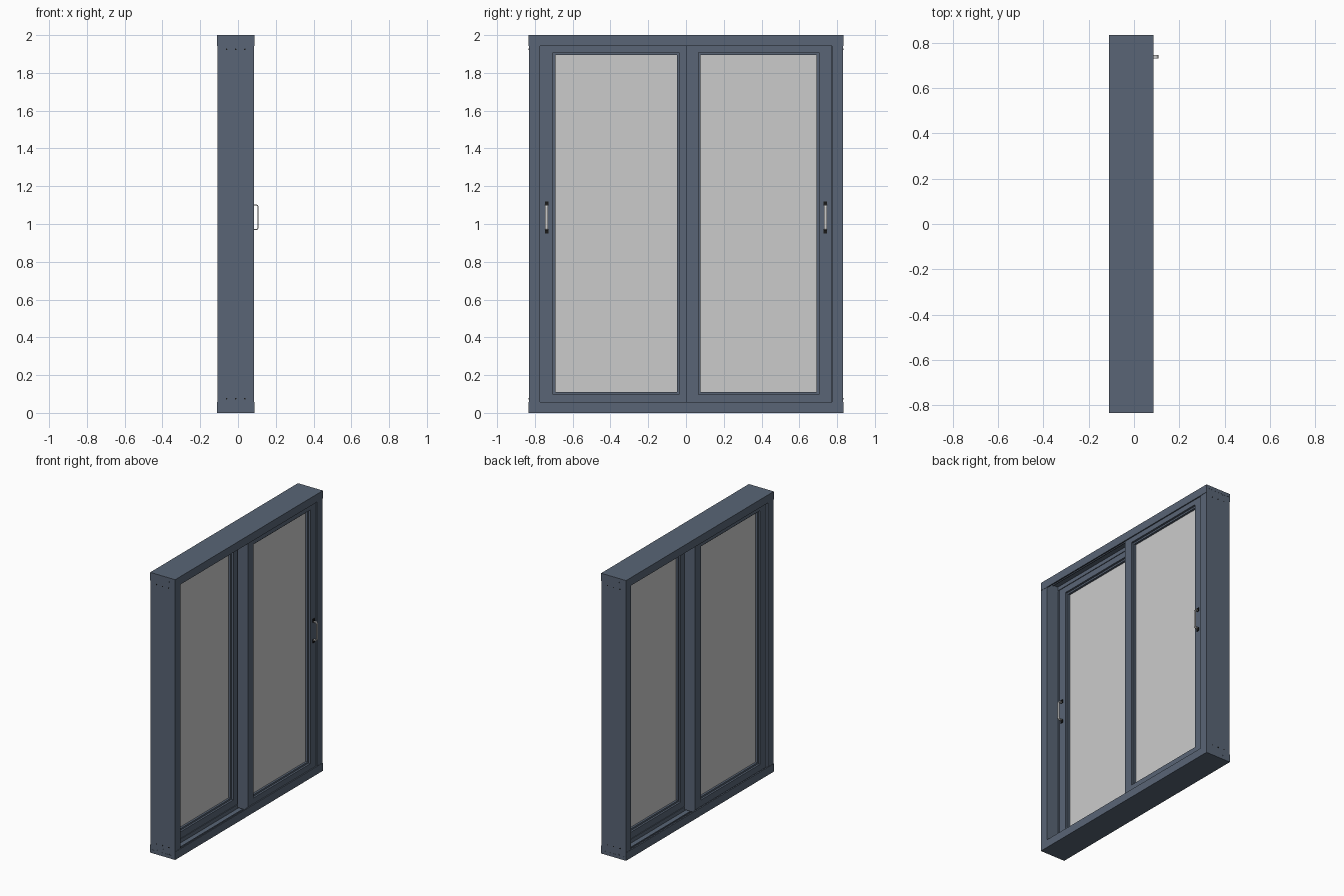
import bpy, bmesh
from mathutils import Vector

if "Cube" in bpy.data.objects:
    bpy.data.objects.remove(bpy.data.objects["Cube"])


def material(name, rgb):
    m = bpy.data.materials.new(name)
    m.diffuse_color = (*rgb, 1)
    m.use_nodes = True
    m.node_tree.nodes["Principled BSDF"].inputs["Base Color"].default_value = m.diffuse_color
    return m


SLATE = material("slate_frame", (0.10, 0.13, 0.18))
BLACK = material("black_fitting", (0.01, 0.01, 0.01))


def finish(name, bm, mat):
    bmesh.ops.recalc_face_normals(bm, faces=bm.faces)
    me = bpy.data.meshes.new(name)
    bm.to_mesh(me)
    bm.free()
    ob = bpy.data.objects.new(name, me)
    bpy.context.collection.objects.link(ob)
    if mat:
        me.materials.append(mat)
    return ob


def box(name, x, y, z, mat=SLATE):
    bm = bmesh.new()
    bmesh.ops.create_cube(bm, size=1)
    for v in bm.verts:
        v.co = Vector([r[0] + (c + 0.5) * (r[1] - r[0]) for c, r in zip(v.co, (x, y, z))])
    return finish(name, bm, mat)


def extrude_xz(name, pts, y0, y1, mat=SLATE):
    bm = bmesh.new()
    f = bm.faces.new([bm.verts.new((px, y0, pz)) for px, pz in pts])
    r = bmesh.ops.extrude_face_region(bm, geom=[f])
    verts = [g for g in r["geom"] if isinstance(g, bmesh.types.BMVert)]
    bmesh.ops.translate(bm, verts=verts, vec=(0, y1 - y0, 0))
    return finish(name, bm, mat)


def ring(name, x, y, z, w, mat=SLATE):
    """Mitred rectangular frame of width w, facing x."""
    bm = bmesh.new()
    loops = []
    for px, d in ((x[0], 0), (x[1], 0), (x[1], w), (x[0], w)):
        loops.append([bm.verts.new((px, py, pz)) for py, pz in (
            (y[0] + d, z[0] + d), (y[1] - d, z[0] + d),
            (y[1] - d, z[1] - d), (y[0] + d, z[1] - d))])
    for i in range(4):
        a, b = loops[i], loops[(i + 1) % 4]
        for j in range(4):
            k = (j + 1) % 4
            bm.faces.new((a[j], a[k], b[k], b[j]))
    return finish(name, bm, mat)


X0, X1, Y, H = -0.11, 0.087, 0.833, 2.0
LIP, WEB = 0.057, 0.024

# Head and sill: channel section with outer lips, middle rib and low tracks
teeth = [(X0, X0 + 0.01, LIP), (-0.056, -0.050, 0.031), (-0.010, -0.005, LIP - 0.006),
         (0.034, 0.040, 0.031), (X1 - 0.008, X1, LIP)]
profile = [(X0, 0)]
for a, b, h in teeth:
    profile += [(a, WEB), (a, h), (b, h), (b, WEB)]
profile = [p for i, p in enumerate(profile) if i != 1]
profile.pop()
profile.append((X1, 0))
extrude_xz("sill", profile, -Y, Y)
extrude_xz("head", [(px, H - pz) for px, pz in profile], -Y, Y)

# Jambs with a middle rib, end blocks closing the channels, and screw heads
for s, side in ((-1, "left"), (1, "right")):
    span = sorted((s * 0.772, s * (Y - 0.001)))
    box(side + "_jamb", (X0 + 0.002, X1 - 0.002), span, (LIP, H - LIP))
    box(side + "_jamb_rib", (-0.010, -0.005), sorted((s * 0.76, s * 0.772)), (LIP, H - LIP))
    for end, z in (("lower", (0.001, LIP)), ("upper", (H - LIP, H - 0.001))):
        box(side + "_" + end + "_end_block", (X0 + 0.002, X1 - 0.002), span, z)
    for i, x in enumerate((-0.06, -0.012, 0.036)):
        for z in (0.075, H - 0.075):
            bpy.ops.mesh.primitive_cylinder_add(
                vertices=12, radius=0.004, depth=0.003,
                location=(x, s * (Y - 0.001), z), rotation=(1.5708, 0, 0))
            ob = bpy.context.object
            ob.name = side + "_screw"
            ob.data.materials.append(BLACK)


def handle(prefix, x, y):
    z = 1.035
    # black mounting pads
    for s, n in ((-1, "lower"), (1, "upper")):
        box(f"{prefix}_{n}_handle_pad", (x, x + 0.006), (y - 0.009, y + 0.009),
            sorted((z + s * 0.062, z + s * 0.085)), BLACK)
    # U shaped grip with rounded corners
    half = [(0.003, 0.068), (0.022, 0.068), (0.028, 0.064), (0.030, 0.056)]
    inner = [(0.003, 0.062), (0.020, 0.062), (0.024, 0.059), (0.025, 0.054)]
    outline = half + [(a, -b) for a, b in reversed(half)]
    outline += inner_lower(inner)
    extrude_xz(prefix + "_handle_grip", [(x + a, z + b) for a, b in outline],
               y - 0.008, y + 0.008, None)


def inner_lower(inner):
    return [(a, -b) for a, b in inner] + list(reversed(inner))


# Two sliding sashes with glazing bead, pane and handle
for name, xc, y, hy in (("front_sash", 0.037, (0.0, 0.77), 0.738),
                        ("rear_sash", -0.052, (-0.77, 0.03), -0.738)):
    t, w = 0.041, 0.066
    z = (0.032, H - 0.026)
    ring(name, (xc - t, xc + t), y, z, w)
    yi, zi = (y[0] + w, y[1] - w), (z[0] + w, z[1] - w)
    ring(name + "_bead", (xc - 0.027, xc + 0.027), yi, zi, 0.012)
    box(name + "_glass", (xc - 0.012, xc + 0.012),
        (yi[0] + 0.006, yi[1] - 0.006), (zi[0] + 0.006, zi[1] - 0.006), None)
    handle(name, xc + t, hy)
